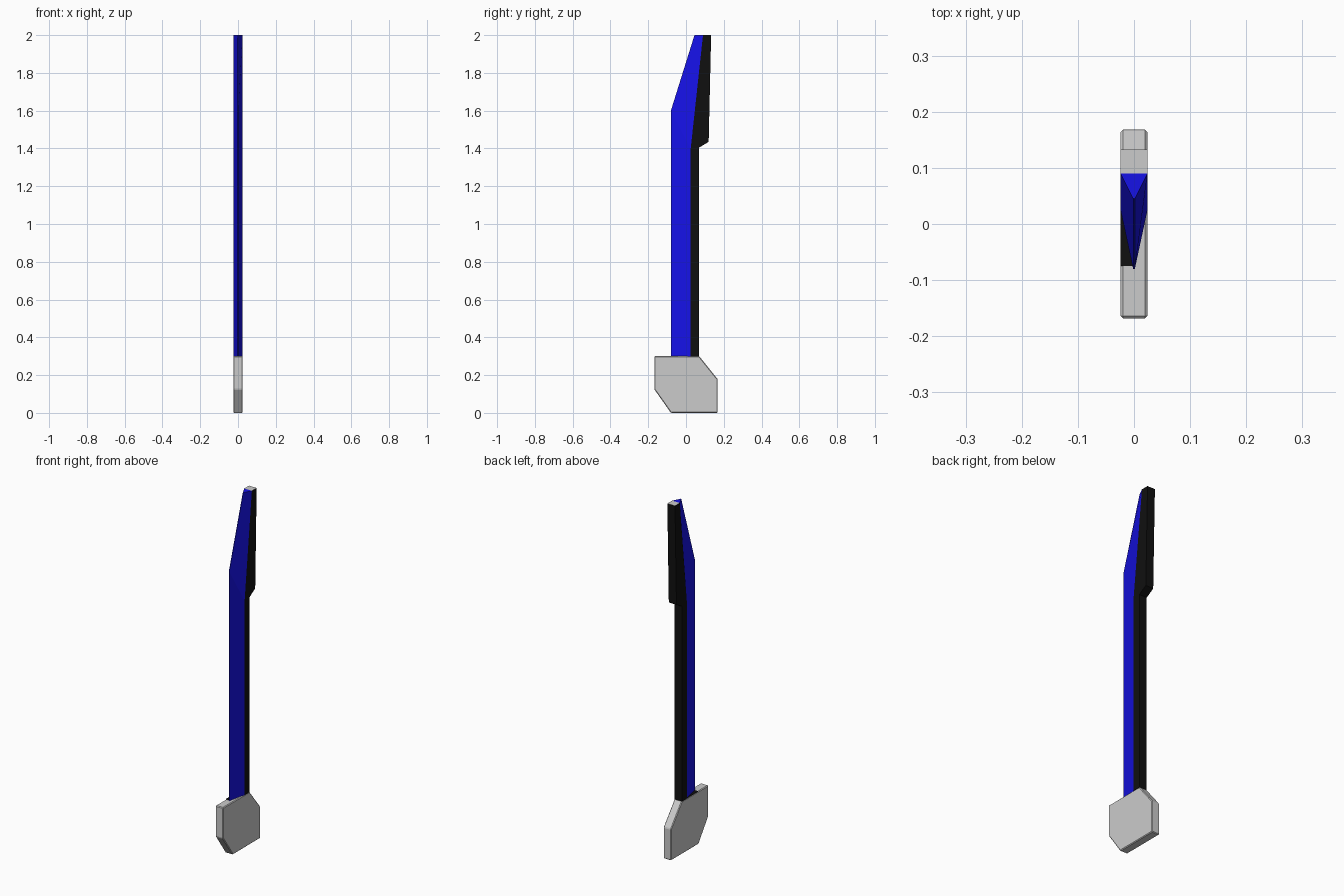
import bpy, bmesh

if "Cube" in bpy.data.objects:
    bpy.data.objects.remove(bpy.data.objects["Cube"])

HALF = 0.024


def material(name, rgb):
    m = bpy.data.materials.new(name)
    m.diffuse_color = (*rgb, 1)
    m.use_nodes = True
    m.node_tree.nodes["Principled BSDF"].inputs["Base Color"].default_value = m.diffuse_color
    return m


def finish(bm, name, mats=()):
    bmesh.ops.recalc_face_normals(bm, faces=bm.faces)
    mesh = bpy.data.meshes.new(name)
    bm.to_mesh(mesh)
    bm.free()
    for m in mats:
        mesh.materials.append(m)
    ob = bpy.data.objects.new(name, mesh)
    bpy.context.collection.objects.link(ob)
    return ob


def slab(name, outline, half, mats=()):
    """Extrude a (y, z) outline across x, symmetric about x = 0."""
    bm = bmesh.new()
    face = bm.faces.new([bm.verts.new((-half, y, z)) for y, z in outline])
    new = bmesh.ops.extrude_face_region(bm, geom=[face])['geom']
    bmesh.ops.translate(bm, vec=(2 * half, 0, 0),
                        verts=[v for v in new if isinstance(v, bmesh.types.BMVert)])
    return finish(bm, name, mats)


blue = material("blade_blue", (0.008, 0.006, 0.8))
black = material("back_black", (0.005, 0.005, 0.005))
grey = material("cap_grey", (0.8, 0.8, 0.8))

# Hilt plate with two cut corners and softened edges
hilt = slab("hilt_plate", [(-0.168, 0.30), (0.07, 0.30), (0.168, 0.178),
                           (0.168, 0), (-0.08, 0), (-0.168, 0.125)], HALF)
bev = hilt.modifiers.new("soft_edges", 'BEVEL')
bev.width = 0.004
bev.segments = 1

# Black spine with the stepped, flared upper part and a grey end cap
spine = slab("blade_spine", [(0.025, 0.298), (0.07, 0.298), (0.07, 1.405),
                             (0.12, 1.435), (0.133, 2.0), (0.09, 2.0),
                             (0.025, 1.4)], HALF, (black, grey))
for p in spine.data.polygons:
    if p.normal.z > 0.9 and p.center.z > 1.99:
        p.material_index = 1

# Blue cutting wedge: narrow edge at the front, full width at the spine
edge = [(-0.08, 0.298), (-0.08, 1.6), (0.045, 2.0)]
root = [(0.025, 0.298), (0.025, 1.4), (0.09, 2.0)]
bm = bmesh.new()
strips = [[bm.verts.new((x, y, z)) for y, z in pts]
          for x, pts in ((-HALF, root), (-0.0015, edge), (0.0015, edge), (HALF, root))]
for a, b in zip(strips, strips[1:]):
    for i in range(2):
        bm.faces.new((a[i], b[i], b[i + 1], a[i + 1]))
for i in (0, 2):
    bm.faces.new([s[i] for s in strips])
for i in range(2):
    bm.faces.new((strips[0][i], strips[0][i + 1], strips[3][i + 1], strips[3][i]))
finish(bm, "blade_edge", (blue,))

# Black patch on the hilt top beside the blade
bm = bmesh.new()
low = [bm.verts.new(c) for c in ((-HALF, -0.075, 0.299), (0, -0.075, 0.299), (-HALF, 0.025, 0.299))]
new = bmesh.ops.extrude_face_region(bm, geom=[bm.faces.new(low)])['geom']
bmesh.ops.translate(bm, vec=(0, 0, 0.003),
                    verts=[v for v in new if isinstance(v, bmesh.types.BMVert)])
finish(bm, "blade_seat", (black,))
